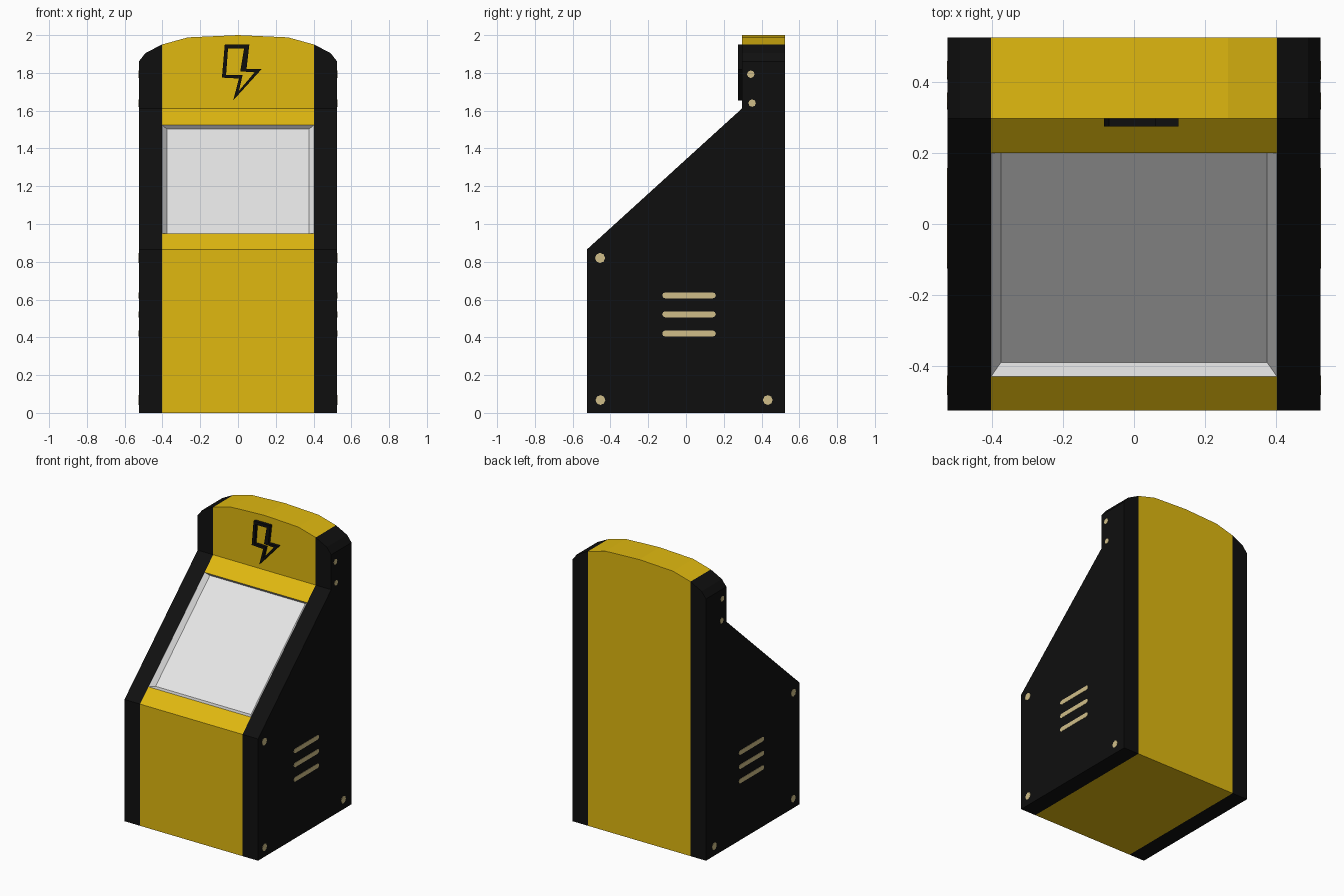
import bpy, bmesh, math

if "Cube" in bpy.data.objects:
    bpy.data.objects.remove(bpy.data.objects["Cube"])


def srgb(r, g, b):
    return [((c / 255 + 0.055) / 1.055) ** 2.4 if c > 10 else c / 255 / 12.92
            for c in (r, g, b)] + [1.0]


def material(name, rgb):
    m = bpy.data.materials.new(name)
    m.diffuse_color = srgb(*rgb)
    m.use_nodes = True
    m.node_tree.nodes["Principled BSDF"].inputs["Base Color"].default_value = m.diffuse_color
    return m


yellow = material("yellow", (224, 185, 16))
black = material("black", (15, 15, 15))
grey = material("screen_grey", (230, 230, 230))
beige = material("beige", (208, 190, 136))


def finish(name, bm, mats, fix_normals=True):
    if fix_normals:
        bmesh.ops.recalc_face_normals(bm, faces=bm.faces[:])
    me = bpy.data.meshes.new(name)
    bm.to_mesh(me)
    bm.free()
    for m in mats:
        me.materials.append(m)
    ob = bpy.data.objects.new(name, me)
    bpy.context.collection.objects.link(ob)
    return ob


# Cabinet: the side profile swept across x, with an arched top
half = [(0.525, 1.86), (0.49, 1.905), (0.403, 1.95), (0.265, 1.988)]
stations = [(-x, z) for x, z in half] + [(0, 2.0)] + half[::-1]
low, high = (-0.43, 0.951), (0.2, 1.524)      # screen opening on the slope

bm = bmesh.new()
rings = []
for x, top in stations:
    prof = [(-0.525, 0), (-0.525, 0.865), low, high, (0.297, 1.612),
            (0.297, top), (0.525, top), (0.525, 0)]
    rings.append([bm.verts.new((x, y, z)) for y, z in prof])
n = len(rings[0])
for a, b in zip(rings, rings[1:]):
    mid = abs(a[0].co.x + b[0].co.x) / 2
    for i in range(n):
        if i == 2 and mid < 0.4:
            continue                          # leave the screen opening
        j = (i + 1) % n
        f = bm.faces.new((a[i], b[i], b[j], a[j]))
        f.material_index = 0 if mid < 0.4 else 1
for r in (rings[0], rings[-1]):
    bm.faces.new(r).material_index = 1
finish("cabinet", bm, [yellow, black])

# Recessed screen tray
bm = bmesh.new()
outer = [bm.verts.new((x, *p)) for x, p in
         ((-0.403, low), (0.403, low), (0.403, high), (-0.403, high))]
inner = [bm.verts.new(p) for p in
         ((-0.375, -0.39, 0.947), (0.375, -0.39, 0.947),
          (0.375, 0.22, 1.502), (-0.375, 0.22, 1.502))]
bm.faces.new(inner)
for i in range(4):
    j = (i + 1) % 4
    bm.faces.new((outer[i], outer[j], inner[j], inner[i]))
bm.normal_update()
if sum(f.normal.z for f in bm.faces) < 0:
    bmesh.ops.reverse_faces(bm, faces=bm.faces[:])
finish("screen", bm, [grey], False)

# Hollow bolt outline on the header
bolt_out = [(-0.07, 1.95), (0.06, 1.95), (0.045, 1.82), (0.125, 1.82),
            (-0.025, 1.655), (0.005, 1.77), (-0.085, 1.775)]
bolt_in = [(-0.053, 1.928), (0.032, 1.928), (0.012, 1.808), (0.088, 1.803),
           (0.005, 1.705), (0.024, 1.788), (-0.063, 1.79)]
bm = bmesh.new()
loops = [[bm.verts.new((x, y, z)) for x, z in pts] for pts, y in
         ((bolt_out, 0.275), (bolt_in, 0.275), (bolt_in, 0.297), (bolt_out, 0.297))]
for k in range(4):
    a, b = loops[k], loops[(k + 1) % 4]
    for i in range(7):
        j = (i + 1) % 7
        bm.faces.new((a[i], a[j], b[j], b[i]))
finish("bolt_emblem", bm, [black])


# Thin plates on both side panels
def side_plate(name, pts):
    for s, side in ((-1, "left"), (1, "right")):
        bm = bmesh.new()
        a = [bm.verts.new((s * 0.522, y, z)) for y, z in pts]
        b = [bm.verts.new((s * 0.527, y, z)) for y, z in pts]
        bm.faces.new(a)
        bm.faces.new(b)
        for i in range(len(pts)):
            j = (i + 1) % len(pts)
            bm.faces.new((a[i], a[j], b[j], b[i]))
        finish(f"{name}_{side}", bm, [beige])


def arc(y, z, r, start, end, steps):
    return [(y + r * math.cos(math.radians(start + (end - start) * i / steps)),
             z + r * math.sin(math.radians(start + (end - start) * i / steps)))
            for i in range(steps + 1)]


# Screws
for y, z, r in ((-0.455, 0.82, 0.027), (-0.453, 0.068, 0.026), (0.433, 0.068, 0.026),
                (0.343, 1.793, 0.02), (0.35, 1.64, 0.02)):
    side_plate("screw", arc(y, z, r, 0, 315, 7))

# Vent slots
for z in (0.42, 0.522, 0.622):
    side_plate("vent", arc(0.142, z, 0.016, -90, 90, 4) + arc(-0.11, z, 0.016, 90, 270, 4))
